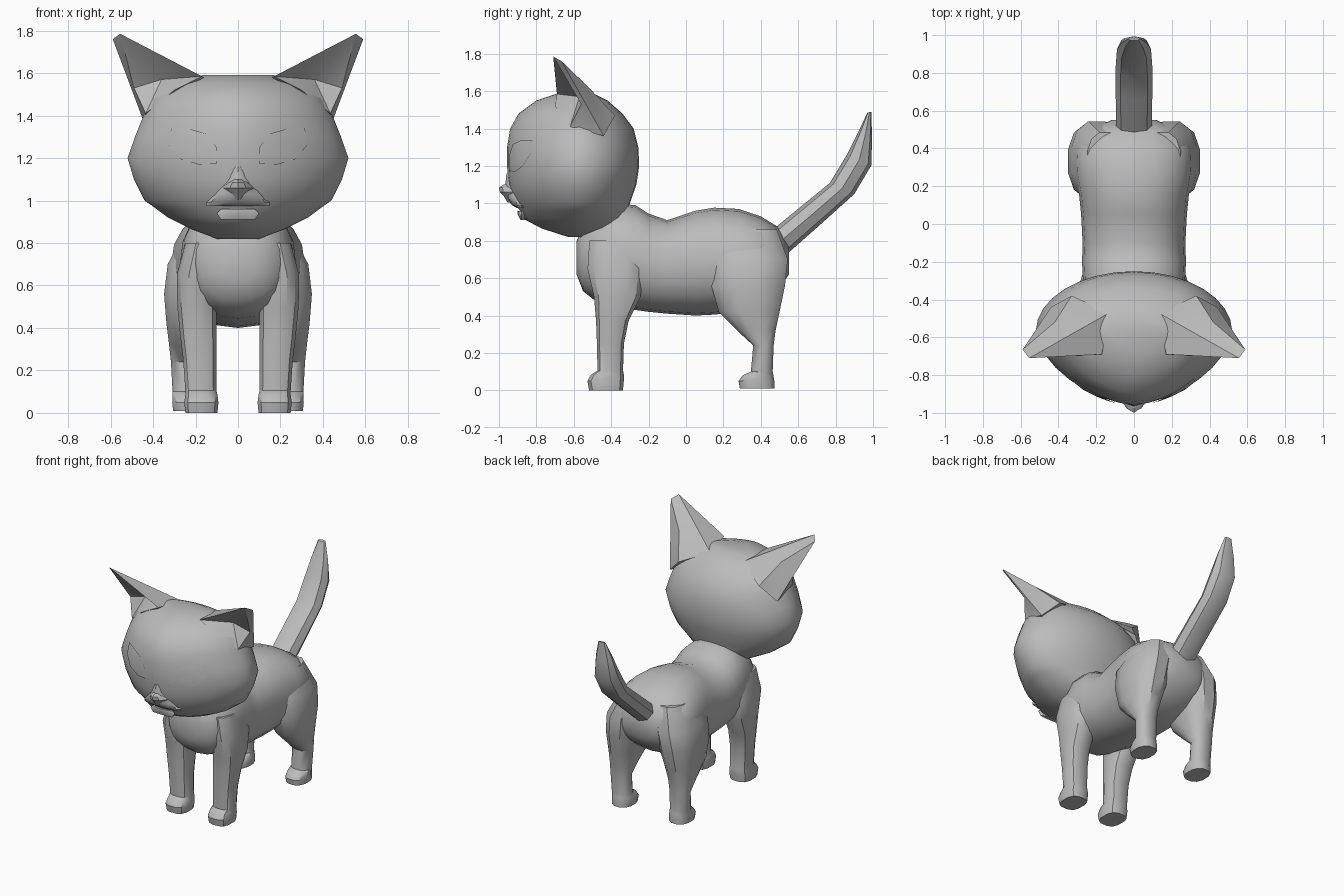
import bpy, bmesh, math
from mathutils import Vector

fur = bpy.data.materials.new("grey_fur")
fur.diffuse_color = (0.5, 0.5, 0.5, 1)


def make(name, verts, faces, angle=40, mirror=False):
    """Mesh object from points and faces, optionally mirrored over x = 0."""
    bm = bmesh.new()
    vs = [bm.verts.new(v) for v in verts]
    for f in faces:
        bm.faces.new([vs[i] for i in f])
    bmesh.ops.remove_doubles(bm, verts=bm.verts, dist=1e-5)
    bmesh.ops.recalc_face_normals(bm, faces=bm.faces)
    me = bpy.data.meshes.new(name)
    bm.to_mesh(me)
    bm.free()
    me.materials.append(fur)
    ob = bpy.data.objects.new(name, me)
    bpy.context.collection.objects.link(ob)
    bpy.ops.object.select_all(action='DESELECT')
    bpy.context.view_layer.objects.active = ob
    ob.select_set(True)
    bpy.ops.object.shade_smooth_by_angle(angle=math.radians(angle))
    if mirror:
        m = ob.modifiers.new("mirror", 'MIRROR')
        m.use_mirror_merge = False
    return ob


def loft(name, rings, **kw):
    """Skin a list of equal-sized rings and cap both ends."""
    n = len(rings[0])
    faces = [(r * n + i, r * n + (i + 1) % n, (r + 1) * n + (i + 1) % n, (r + 1) * n + i)
             for r in range(len(rings) - 1) for i in range(n)]
    faces += [tuple(range(n)), tuple(range((len(rings) - 1) * n, len(rings) * n))]
    return make(name, [v for r in rings for v in r], faces, **kw)


def oval(n, p=2.0, start=0.0):
    """Unit superellipse points."""
    out = []
    for i in range(n):
        a = 2 * math.pi * i / n + start
        c, s = math.cos(a), math.sin(a)
        out.append((math.copysign(abs(c) ** (2 / p), c), math.copysign(abs(s) ** (2 / p), s)))
    return out


# Body: cross-sections along y (y, bottom, top, half width)
body = [(-0.585, 0.62, 0.80, 0.09), (-0.55, 0.53, 0.87, 0.18), (-0.48, 0.475, 0.93, 0.235),
        (-0.38, 0.445, 1.0, 0.262), (-0.27, 0.43, 0.99, 0.272), (-0.2, 0.42, 0.945, 0.275),
        (-0.10, 0.41, 0.91, 0.272), (0.05, 0.40, 0.96, 0.28), (0.15, 0.405, 0.977, 0.29),
        (0.28, 0.42, 0.97, 0.315), (0.40, 0.46, 0.93, 0.31), (0.49, 0.53, 0.875, 0.25),
        (0.55, 0.62, 0.78, 0.12)]
loft("body", [[(w * c, y, (b + t) / 2 + (t - b) / 2 * s) for c, s in oval(20, 2.25)]
              for y, b, t, w in body])

# Head: horizontal slices (z, front y, back y, half width)
head = [(0.82, -0.63, -0.42, 0.10), (0.865, -0.77, -0.35, 0.22), (0.92, -0.875, -0.32, 0.33),
        (0.965, -0.89, -0.31, 0.39), (1.0, -0.92, -0.30, 0.44), (1.1, -0.948, -0.265, 0.49),
        (1.2, -0.957, -0.25, 0.52), (1.3, -0.957, -0.255, 0.485), (1.4, -0.94, -0.28, 0.445),
        (1.48, -0.895, -0.34, 0.40), (1.55, -0.80, -0.42, 0.31), (1.59, -0.68, -0.50, 0.17)]
FRONT_POWER, MID_Y = 1.65, -0.57


def head_ring(z, yf, yb, w, n=32):
    front, back = oval(n, FRONT_POWER), oval(n, 2.0)
    return [(w * (f[0] if f[1] < 0 else b[0]),
             MID_Y + (f[1] * (MID_Y - yf) if f[1] < 0 else b[1] * (yb - MID_Y)), z)
            for f, b in zip(front, back)]


def face_y(x, z):
    """Front surface of the head at x, z."""
    for a, b in zip(head, head[1:]):
        if a[0] <= z <= b[0]:
            k = (z - a[0]) / (b[0] - a[0])
            yf, w = a[1] + (b[1] - a[1]) * k, a[3] + (b[3] - a[3]) * k
            return MID_Y - (MID_Y - yf) * max(0, 1 - (abs(x) / w) ** FRONT_POWER) ** (1 / FRONT_POWER)
    return MID_Y


loft("head", [head_ring(*h) for h in head], angle=45)

# Ears: hollow in front, blending into the back of the skull
ear = [(0.555, -0.71, 1.785), (0.59, -0.665, 1.76),    # tip
       (0.17, -0.69, 1.585), (0.49, -0.56, 1.53),      # inner base, outer rim
       (0.435, -0.62, 1.41), (0.36, -0.57, 1.57),      # lower base, hollow
       (0.13, -0.47, 1.56), (0.33, -0.38, 1.47),       # back of base
       (0.44, -0.44, 1.36), (0.42, -0.52, 1.62),       # back of base, back ridge
       (0.30, -0.70, 1.52), (0.30, -0.55, 1.40)]       # front lip, buried base
make("ears", ear, [(0, 2, 5), (0, 5, 3), (0, 3, 1), (2, 10, 5), (5, 10, 4), (5, 4, 3),
                   (1, 3, 8), (3, 4, 8), (0, 1, 9), (1, 8, 9), (9, 8, 7), (9, 7, 6),
                   (0, 9, 6), (0, 6, 2), (2, 6, 11), (6, 7, 11), (7, 8, 11), (8, 4, 11),
                   (4, 10, 11), (10, 2, 11)], angle=35, mirror=True)

# Eyes: thin plates following the face
outline = [(0.10, 1.175), (0.10, 1.25), (0.15, 1.315), (0.22, 1.335), (0.315, 1.34),
           (0.325, 1.26), (0.27, 1.195), (0.18, 1.168)]
pts = []
for k in (1.0, 0.7, 0.4, 0.1):
    ring = []
    for x, z in outline:
        x, z = 0.21 + (x - 0.21) * k, 1.25 + (z - 1.25) * k
        ring.append((x, face_y(x, z) - 0.007, z))
    pts.append(ring)
n = len(outline)
eye = make("eyes", [p for r in pts for p in r],
           [(r * n + i, r * n + (i + 1) % n, (r + 1) * n + (i + 1) % n, (r + 1) * n + i)
            for r in range(3) for i in range(n)] + [tuple(range(3 * n, 4 * n))], mirror=True)

# Muzzle, nose and lower lip: slices (z, half width, front y)
def snout(name, slices, n=12, angle=40):
    loft(name, [[(w * c, -0.88 + (s * (-0.88 - yf) if s < 0 else s * 0.03) * 1.0, z)
                 for c, s in oval(n, 1.7)] for z, w, yf in slices], angle=angle)


snout("muzzle", [(0.975, 0.15, -0.905), (0.99, 0.15, -0.93), (1.03, 0.12, -0.96),
                 (1.09, 0.08, -0.967), (1.16, 0.04, -0.96)])
snout("nose", [(1.005, 0.02, -0.955), (1.04, 0.075, -0.975), (1.06, 0.085, -0.995),
               (1.085, 0.06, -1.0), (1.1, 0.035, -0.975)], angle=25)
snout("lower_lip", [(0.91, 0.08, -0.885), (0.94, 0.10, -0.90), (0.96, 0.08, -0.90)])


# Legs: slices (z, inner x, outer x, front y, back y)
def legs(name, slices, p=2.8):
    loft(name, [[((a + b) / 2 + (b - a) / 2 * c, (f + k) / 2 + (k - f) / 2 * s, z)
                 for c, s in oval(12, p, math.pi / 12)] for z, a, b, f, k in slices],
         angle=35, mirror=True)


legs("front_legs", [(0.0, 0.095, 0.25, -0.52, -0.335), (0.05, 0.09, 0.255, -0.53, -0.33),
                    (0.085, 0.095, 0.25, -0.51, -0.33), (0.105, 0.10, 0.25, -0.475, -0.335),
                    (0.25, 0.10, 0.26, -0.478, -0.33), (0.37, 0.10, 0.275, -0.483, -0.305),
                    (0.5, 0.10, 0.288, -0.495, -0.24), (0.65, 0.10, 0.29, -0.53, -0.22),
                    (0.8, 0.08, 0.25, -0.52, -0.25)])
legs("hind_legs", [(0.01, 0.16, 0.308, 0.285, 0.475), (0.05, 0.155, 0.312, 0.278, 0.475),
                   (0.08, 0.16, 0.31, 0.30, 0.47), (0.10, 0.165, 0.31, 0.345, 0.465),
                   (0.24, 0.165, 0.318, 0.358, 0.47), (0.32, 0.15, 0.327, 0.27, 0.482),
                   (0.42, 0.12, 0.34, 0.17, 0.505), (0.56, 0.08, 0.352, 0.13, 0.535),
                   (0.7, 0.06, 0.335, 0.12, 0.55), (0.86, 0.05, 0.25, 0.17, 0.49)], p=2.4)

# Tail: pairs of upper and lower edge points in the side view, with half width
tail = [((0.44, 0.84), (0.53, 0.72), 0.095), ((0.66, 1.02), (0.745, 0.91), 0.097),
        ((0.77, 1.11), (0.90, 1.05), 0.097), ((0.86, 1.26), (0.992, 1.205), 0.09),
        ((0.925, 1.39), (0.994, 1.35), 0.065), ((0.97, 1.485), (0.992, 1.49), 0.03)]
rings = []
for u, l, w in tail:
    u, l = Vector((0, *u)), Vector((0, *l))
    rings.append([(u + l) / 2 + (u - l) / 2 * s + Vector((w * c, 0, 0)) for c, s in oval(8, 2.2)])
loft("tail", rings, angle=35)
